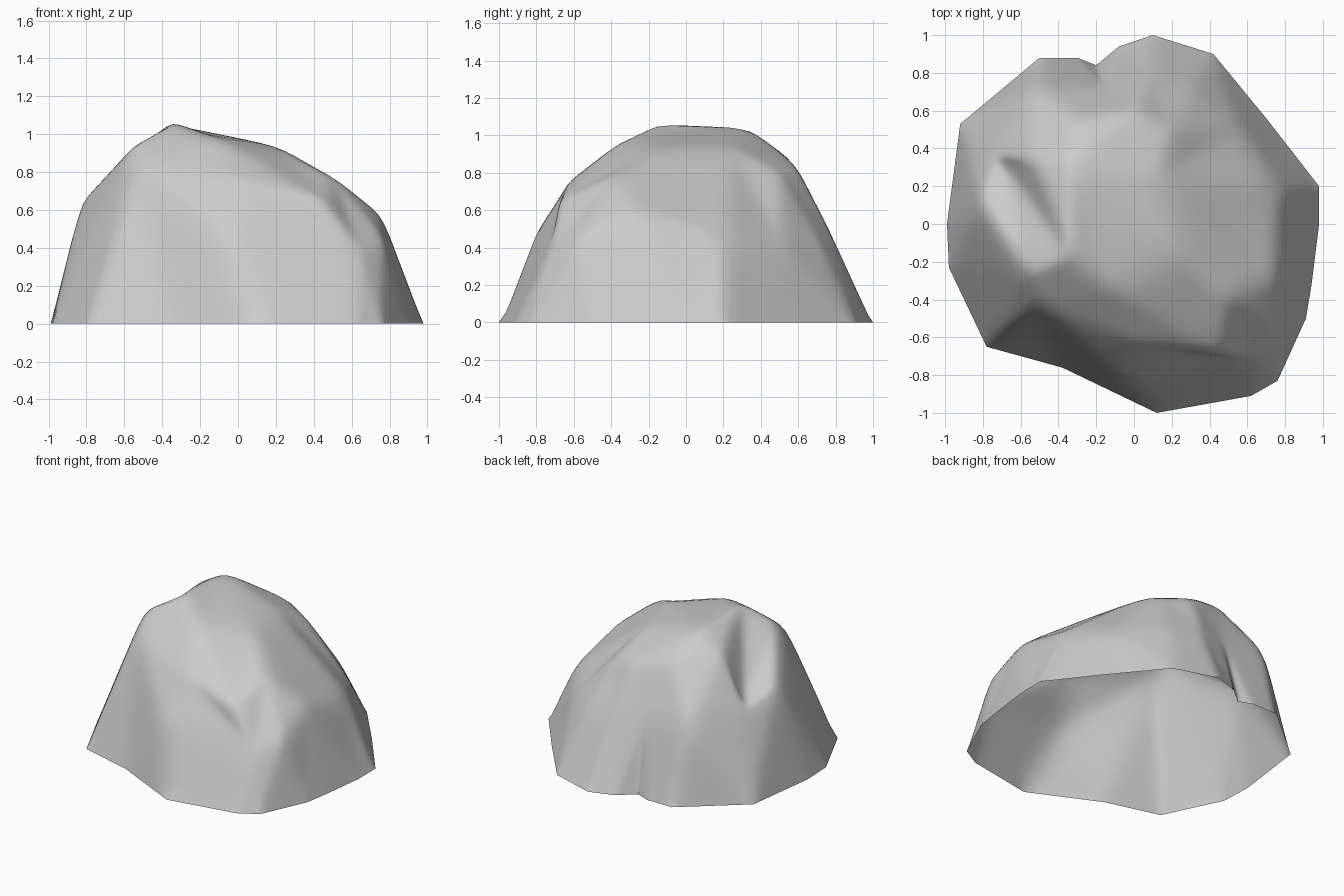
import bpy
import bmesh
import math
from mathutils import Vector
from mathutils.geometry import delaunay_2d_cdt

cube = bpy.data.objects.get("Cube")
if cube:
    bpy.data.objects.remove(cube, do_unlink=True)


def flat_material(name, value):
    material = bpy.data.materials.new(name)
    material.use_nodes = True
    colour = (value, value, value, 1)
    material.diffuse_color = colour
    material.node_tree.nodes["Principled BSDF"].inputs["Base Color"].default_value = colour
    return material


# Ground outline of the boulder, with a small notch at the back
ground = [(.12, -1), (.62, -.91), (.76, -.83), (.91, -.5), (.94, -.32), (.98, 0),
          (.98, .2), (.7, .56), (.42, .9), (.1, 1), (-.08, .94), (-.2, .84), (-.3, .88),
          (-.5, .88), (-.92, .53), (-.99, 0), (-.98, -.23), (-.78, -.65), (-.38, -.76)]

# Corners of the steep lower walls
shoulder = [(-.05, -.82, .47), (.64, -.73, .39), (.77, -.57, .45), (.76, -.28, .58),
            (.76, .2, .47), (.56, .5, .42), (.32, .72, .42), (.08, .78, .48),
            (-.16, .73, .5), (-.53, .72, .57), (-.74, .38, .58), (-.82, .1, .68)]

# Corners of the sloping upper facets, with a gully on one side
upper = [(-.52, -.43, .83), (.02, -.64, .75), (.45, -.68, .65), (.5, -.38, .79),
         (.2, .5, .8), (0, .6, .83), (-.3, .55, .88), (-.53, .34, .93),
         (-.67, .28, .62), (-.58, -.25, .94)]

# Corners of the summit
crown = [(-.35, -.15, 1.07), (-.1, -.34, .98), (.25, -.15, .93),
         (.15, .25, .93), (-.33, .32, 1.05)]

rings = [ground, shoulder, upper, crown]


def unrolled(point, radius):
    """Spread a corner onto a circle, so that each ring joins the next one."""
    angle = math.atan2(point[1] - .05, point[0] + .1)
    return Vector((radius * math.cos(angle), radius * math.sin(angle)))


def facet_mesh():
    """Join the rings of corners with triangles."""
    corners, flat = [], []
    for level, ring in enumerate(rings):
        for point in ring:
            corners.append(Vector(point).to_3d())
            flat.append(unrolled(point, len(rings) - level))
    # The crest above the gully must stay an edge
    gully_crest = (len(ground) + len(shoulder) + 7, len(corners) - len(crown))
    result = delaunay_2d_cdt(flat, [gully_crest], [], 0, 1e-5)
    bm = bmesh.new()
    verts = [bm.verts.new(corners[source[0]]) for source in result[3]]
    for face in result[2]:
        bm.faces.new([verts[i] for i in face])
    return bm


def soften(bm, cuts, rounds):
    """Divide the facets and round off the edges between them."""
    bmesh.ops.subdivide_edges(bm, edges=bm.edges[:], cuts=cuts, use_grid_fill=True)
    inner = [v for v in bm.verts if not v.is_boundary]
    for _ in range(rounds):
        bmesh.ops.smooth_vert(bm, verts=inner, factor=.5,
                              use_axis_x=True, use_axis_y=True, use_axis_z=True)


# Boulder shell, open underneath
bm = facet_mesh()
soften(bm, cuts=7, rounds=4)
bmesh.ops.recalc_face_normals(bm, faces=bm.faces[:])
mesh = bpy.data.meshes.new("boulder")
bm.to_mesh(mesh)
bm.free()
mesh.materials.append(flat_material("stone grey", .6))
boulder = bpy.data.objects.new("boulder", mesh)
bpy.context.collection.objects.link(boulder)
bpy.context.view_layer.objects.active = boulder
boulder.select_set(True)
bpy.ops.object.shade_smooth_by_angle(angle=math.radians(50))
